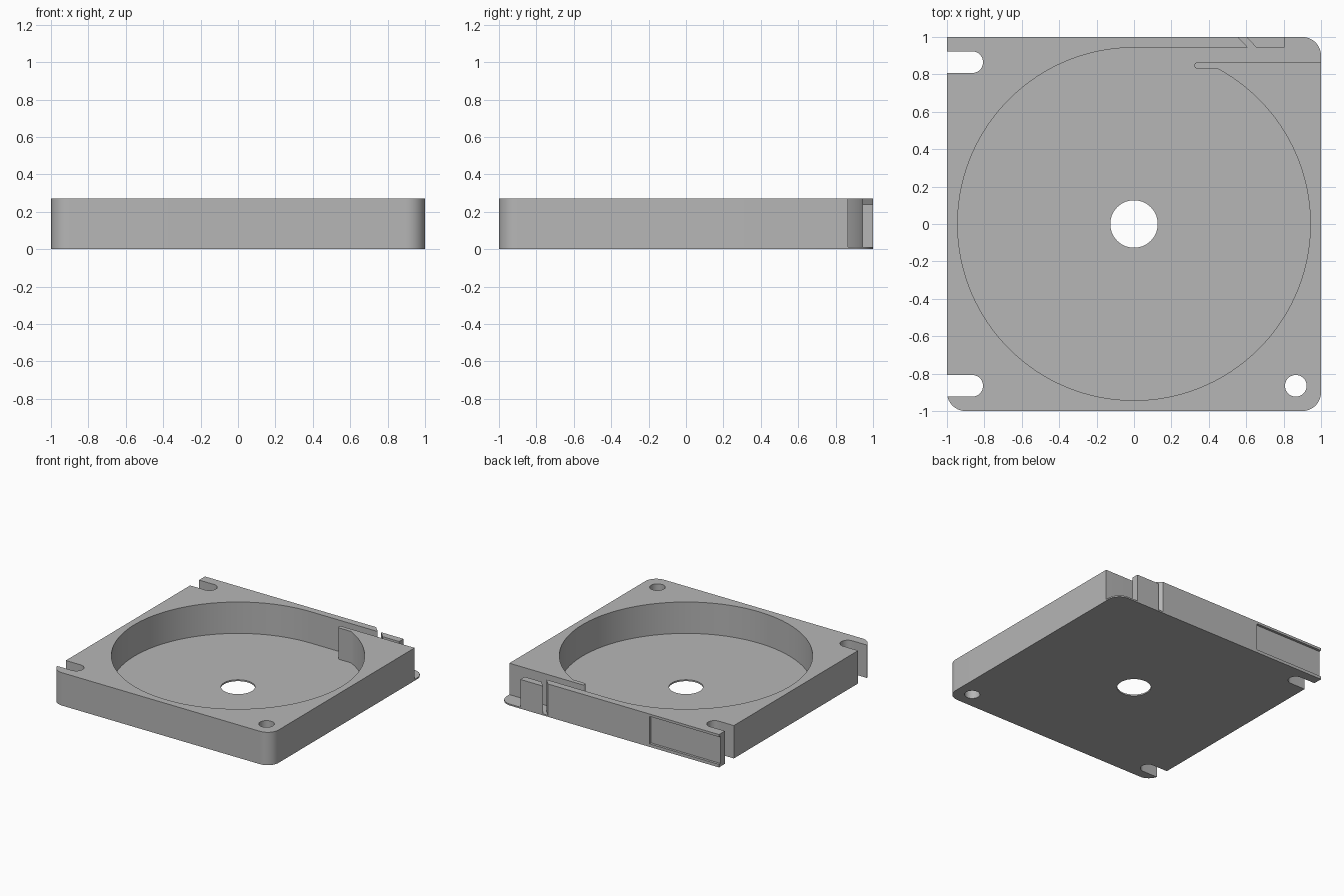
import bpy
import bmesh
from math import sin, cos, pi, radians, asin, degrees

cube = bpy.data.objects.get("Cube")
if cube:
    bpy.data.objects.remove(cube, do_unlink=True)

grey = bpy.data.materials.new("plain grey")
grey.use_nodes = True
grey.diffuse_color = (0.47, 0.47, 0.47, 1)
grey.node_tree.nodes["Principled BSDF"].inputs["Base Color"].default_value = grey.diffuse_color

FLOOR, TOP = 0.012, 0.27
R = 0.943            # reel cavity radius, also the inner face of the back wall
BOLT, BOLT_R = 0.865, 0.058
LIP_LOW, LIP_HIGH = 0.83, 0.865


def arc(cx, cy, r, start, end, n):
    angles = [radians(start + (end - start) * i / n) for i in range(n + 1)]
    return [(cx + r * cos(a), cy + r * sin(a)) for a in angles]


def circle(cx, cy, r, n=40):
    return arc(cx, cy, r, 0, 360, n)[:-1]


def slab(name, loops, z0, z1):
    """Fill flat outlines (first outer, others holes) and extrude them upward."""
    bm = bmesh.new()
    edges = []
    for loop in loops:
        verts = [bm.verts.new((x, y, z0)) for x, y in loop]
        edges += [bm.edges.new((v, verts[i - 1])) for i, v in enumerate(verts)]
    bmesh.ops.triangle_fill(bm, use_beauty=True, use_dissolve=False, edges=edges)
    out = bmesh.ops.extrude_face_region(bm, geom=bm.faces[:])
    top = [g for g in out["geom"] if isinstance(g, bmesh.types.BMVert)]
    bmesh.ops.translate(bm, vec=(0, 0, z1 - z0), verts=top)
    bmesh.ops.recalc_face_normals(bm, faces=bm.faces[:])
    mesh = bpy.data.meshes.new(name)
    bm.to_mesh(mesh)
    bm.free()
    mesh.materials.append(grey)
    obj = bpy.data.objects.new(name, mesh)
    bpy.context.collection.objects.link(obj)
    return obj


def activate(obj):
    bpy.ops.object.select_all(action="DESELECT")
    obj.select_set(True)
    bpy.context.view_layer.objects.active = obj


def slot(y):
    """Bolt slot open to the -x side, listed from its upper edge to its lower."""
    return [(-1, y + BOLT_R)] + arc(-BOLT, y, BOLT_R, 90, -90, 20) + [(-1, y - BOLT_R)]


# Outer edge shared by base and body, from the back -x corner to the +x side
outer = ([(-1, 1)] + slot(BOLT) + slot(-BOLT)
         + arc(-0.9, -0.9, 0.1, 180 + degrees(asin(0.23)), 270, 12)
         + arc(0.9, -0.9, 0.1, 270, 360, 12))
bolt_hole = circle(BOLT, -BOLT, BOLT_R)

# Thin base plate with spindle hole and a rounded tongue at the exit corner
base = slab("base_plate",
            [outer + arc(0.9, 0.9, 0.1, 0, 90, 12), bolt_hole, circle(0, 0, 0.127, 56)],
            0, FLOOR)

# Body wall around the reel cavity, with guide lip and tangent exit channel
lip_r = (LIP_HIGH - LIP_LOW) / 2
lip_tip = arc(0.34, LIP_LOW + lip_r, lip_r, 90, 270, 12)
cavity = arc(0, 0, R, degrees(asin(LIP_LOW / R)), -270, 120)
body = slab("body",
            [outer + [(1, LIP_HIGH)] + lip_tip + cavity + [(0.61, R), (0.555, 1)], bolt_hole],
            FLOOR, TOP)

# Shallow label recess in the back wall, open at the -x end
cutter = slab("recess_cutter", [[(-1.1, 0.98), (-0.37, 0.98), (-0.37, 1.1), (-1.1, 1.1)]],
              0.025, 0.25)
cutter.hide_render = True
cut = body.modifiers.new("label recess", "BOOLEAN")
cut.operation = "DIFFERENCE"
cut.solver = "EXACT"
cut.object = cutter
activate(body)
bpy.ops.object.modifier_apply(modifier=cut.name)
bpy.data.objects.remove(cutter, do_unlink=True)

# Lower tab beyond the slanted slit
tab = slab("exit_tab", [[(0.6, 1), (0.655, R), (0.805, R), (0.805, 1)]], FLOOR, 0.24)

for obj in (base, body, tab):
    activate(obj)
    bpy.ops.object.shade_smooth_by_angle(angle=radians(30))
